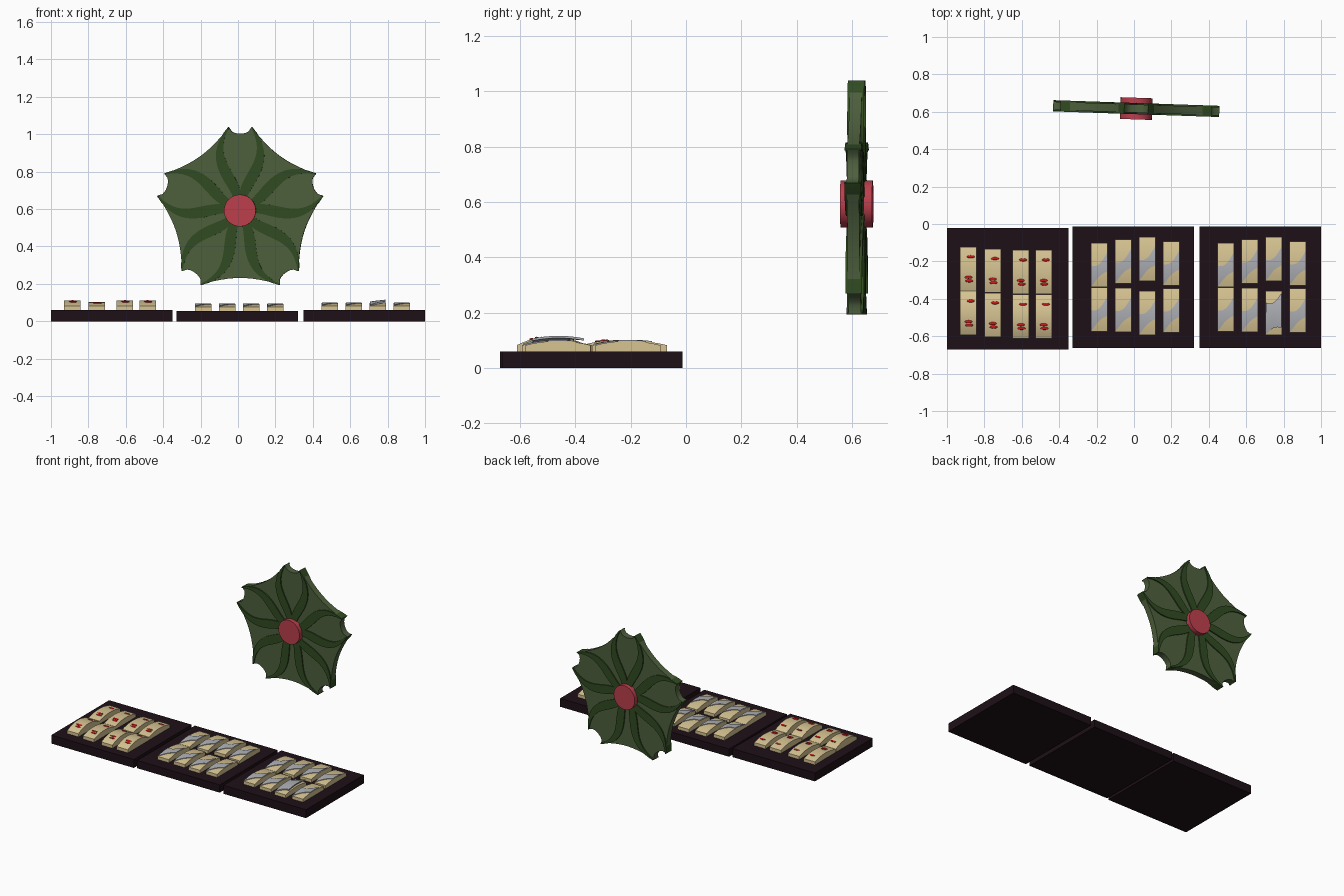
import bpy, bmesh, math
from mathutils import Vector

if "Cube" in bpy.data.objects:
    bpy.data.objects.remove(bpy.data.objects["Cube"])


def material(name, rgb):
    m = bpy.data.materials.new(name)
    m.diffuse_color = (*rgb, 1)
    m.use_nodes = True
    m.node_tree.nodes["Principled BSDF"].inputs["Base Color"].default_value = m.diffuse_color
    return m


CREAM = material("cream", (0.68, 0.55, 0.29))
SILVER = material("silver", (0.42, 0.43, 0.46))
RED = material("red", (0.6, 0.01, 0.01))
TRAY = material("tray_dark", (0.012, 0.005, 0.008))
DARK = material("dark_green", (0.03, 0.07, 0.015))
LIGHT = material("light_green", (0.075, 0.115, 0.045))
HUB = material("hub_red", (0.5, 0.05, 0.075))


def finish(name, bm, mat, smooth=True):
    bmesh.ops.recalc_face_normals(bm, faces=bm.faces)
    me = bpy.data.meshes.new(name)
    bm.to_mesh(me)
    bm.free()
    ob = bpy.data.objects.new(name, me)
    bpy.context.collection.objects.link(ob)
    me.materials.append(mat)
    if smooth:
        bpy.ops.object.select_all(action='DESELECT')
        ob.select_set(True)
        bpy.context.view_layer.objects.active = ob
        bpy.ops.object.shade_smooth_by_angle(angle=math.radians(35))
    return ob


def prism(name, outline, depth, mat, smooth=True):
    """Solid from closed outline of 3D points, extruded by a vector."""
    bm = bmesh.new()
    f = bm.faces.new([bm.verts.new(p) for p in outline])
    r = bmesh.ops.extrude_face_region(bm, geom=[f])
    bmesh.ops.translate(bm, vec=depth, verts=[v for v in r['geom'] if isinstance(v, bmesh.types.BMVert)])
    return finish(name, bm, mat, smooth)


def tray(name, x, y, h):
    bm = bmesh.new()
    bmesh.ops.create_cube(bm, size=1)
    for v in bm.verts:
        v.co = Vector((v.co.x * 0.65 + x, v.co.y * 0.65 + y, (v.co.z + 0.5) * h))
    finish(name, bm, TRAY, False)


L, W = 0.235, 0.088


def arch(y, base, end, mid):
    t = 2 * y / L
    return base + end + (mid - end) * (1 - t * t)


def block(name, x, y, base, end, mid):
    """Arched bite-sized block."""
    n = 12
    pts = [(x - W / 2, y - L / 2, base), (x - W / 2, y + L / 2, base)]
    for i in range(n + 1):
        d = L / 2 - L * i / n
        pts.append((x - W / 2, y + d, arch(d, base, end, mid)))
    prism(name, pts, Vector((W, 0, 0)), CREAM)


def slice_on(name, x, y, base, end, mid, big=False):
    """Slanted silver slice draped over the arch."""
    bm = bmesh.new()
    n = 8
    k = 0.06 if big else 0
    lo = lambda s: -0.115 + (0.035 if big else 0.08) * s ** 1.3 + 0.02 * math.sin(math.pi * s)
    hi = lambda s: -0.005 + k + (0.07 - k * 0.3) * s - 0.025 * math.sin(math.pi * s)
    grid = []
    for i in range(n + 1):
        s = i / n
        row = []
        for j in range(n + 1):
            d = lo(s) + (hi(s) - lo(s)) * j / n
            z = arch(d, base, end, mid) + 0.004
            if big:
                z += 0.012 * s + 0.006 * j / n
            row.append(bm.verts.new((x + (s - 0.5) * 0.084, y + d, z)))
        grid.append(row)
    for i in range(n):
        for j in range(n):
            bm.faces.new((grid[i][j], grid[i + 1][j], grid[i + 1][j + 1], grid[i][j + 1]))
    r = bmesh.ops.extrude_face_region(bm, geom=bm.faces[:])
    bmesh.ops.translate(bm, vec=(0, 0, -0.008), verts=[v for v in r['geom'] if isinstance(v, bmesh.types.BMVert)])
    finish(name, bm, SILVER)


def spot(name, x, y, z):
    bm = bmesh.new()
    bmesh.ops.create_uvsphere(bm, u_segments=16, v_segments=8, radius=1)
    for v in bm.verts:
        v.co = Vector((v.co.x * 0.021 + x, v.co.y * 0.008 + y, v.co.z * 0.005 + z))
    finish(name, bm, RED)


# Trays
tray("left_tray", -0.675, -0.347, 0.06)
tray("middle_tray", -0.005, -0.338, 0.055)
tray("right_tray", 0.675, -0.338, 0.06)

# Red-spotted blocks on the left tray
for i, (x, yb) in enumerate([(-0.885, -0.24), (-0.755, -0.25), (-0.605, -0.257), (-0.483, -0.257)]):
    for r, y in enumerate((yb, yb - 0.237)):
        mid = (0.042 if i == 1 else 0.052) if r else 0.04
        block(f"spotted_block_{i}_{r}", x, y, 0.06, 0.022, mid)
        for k, (dx, dy) in enumerate([(0.012, 0.065), (0, -0.045), (0.004, -0.064)]):
            spot(f"red_spot_{i}_{r}_{k}", x + dx, y + dy, arch(dy, 0.06, 0.022, mid))

# Silver-topped blocks on the other trays
for t, (x0, base, tag) in enumerate([(-0.187, 0.055, "middle"), (0.49, 0.06, "right")]):
    for i, (yb, yf) in enumerate([(-0.22, -0.457), (-0.2, -0.46), (-0.187, -0.475), (-0.21, -0.463)]):
        for r, y in enumerate((yb, yf)):
            x = x0 + 0.1285 * i
            block(f"{tag}_block_{i}_{r}", x, y, base, 0.022, 0.037)
            slice_on(f"{tag}_slice_{i}_{r}", x, y, base, 0.022, 0.037, t == 1 and i == 2 and r == 1)

# Five-lobed rosette: built in its own plane, then turned slightly
parts = []


def polar(r, deg, y):
    a = math.radians(deg)
    return Vector((r * math.cos(a), y, r * math.sin(a)))


# Membrane with concave sides and round notches at the lobe ends
out = []
T, R = 0.022, 0.449
for k in range(5):
    c = 90 + 72 * k
    a, b = polar(R, c - 7.7, -T), polar(R, c + 7.7, -T)
    nxt = polar(R, c + 64.3, -T)
    for i in range(9):
        s = i / 8
        out.append(a.lerp(b, s) - polar(0.034 * math.sqrt(max(0, 1 - (2 * s - 1) ** 2)), c, 0))
    for i in range(1, 12):
        s = i / 12
        mid_dir = polar(1, c + 36, 0)
        # sides bow inward
        p = b.lerp(nxt, s) - mid_dir * 0.035 * math.sin(math.pi * s)
        out.append(p)
parts.append(prism("membrane", out, Vector((0, 2 * T, 0)), LIGHT))


# Pairs of curved ribs, tapering to the tips
def rib(name, c, side):
    ctrl = [polar(0.06, c + side * 14, 0), polar(0.17, c + side * 6, 0),
            polar(0.32, c + side * 36, 0), polar(R, c + side * 7.9, 0)]
    n, left, right = 16, [], []
    for i in range(n + 1):
        s = i / n
        u = 1 - s
        p = ctrl[0] * u**3 + ctrl[1] * 3 * u * u * s + ctrl[2] * 3 * u * s * s + ctrl[3] * s**3
        d = (ctrl[1] - ctrl[0]) * u * u + (ctrl[2] - ctrl[1]) * 2 * u * s + (ctrl[3] - ctrl[2]) * s * s
        nrm = Vector((-d.z, 0, d.x)).normalized()
        w = 0.003 + 0.027 * math.sin(math.pi * (0.2 + 0.8 * s))
        left.append(p + nrm * w - Vector((0, 0.03, 0)))
        right.append(p - nrm * w - Vector((0, 0.03, 0)))
    return prism(name, left + right[::-1], Vector((0, 0.06, 0)), DARK)


for k in range(5):
    for side in (-1, 1):
        parts.append(rib(f"rib_{k}_{'a' if side < 0 else 'b'}", 90 + 72 * k, side))

# Hub disc
disc = [polar(0.085, 360 * i / 48, -0.058) for i in range(48)]
parts.append(prism("hub", disc, Vector((0, 0.116, 0)), HUB))

for p in parts:
    p.location = (0.012, 0.617, 0.592)
    p.rotation_euler = (0, 0, -0.034)
